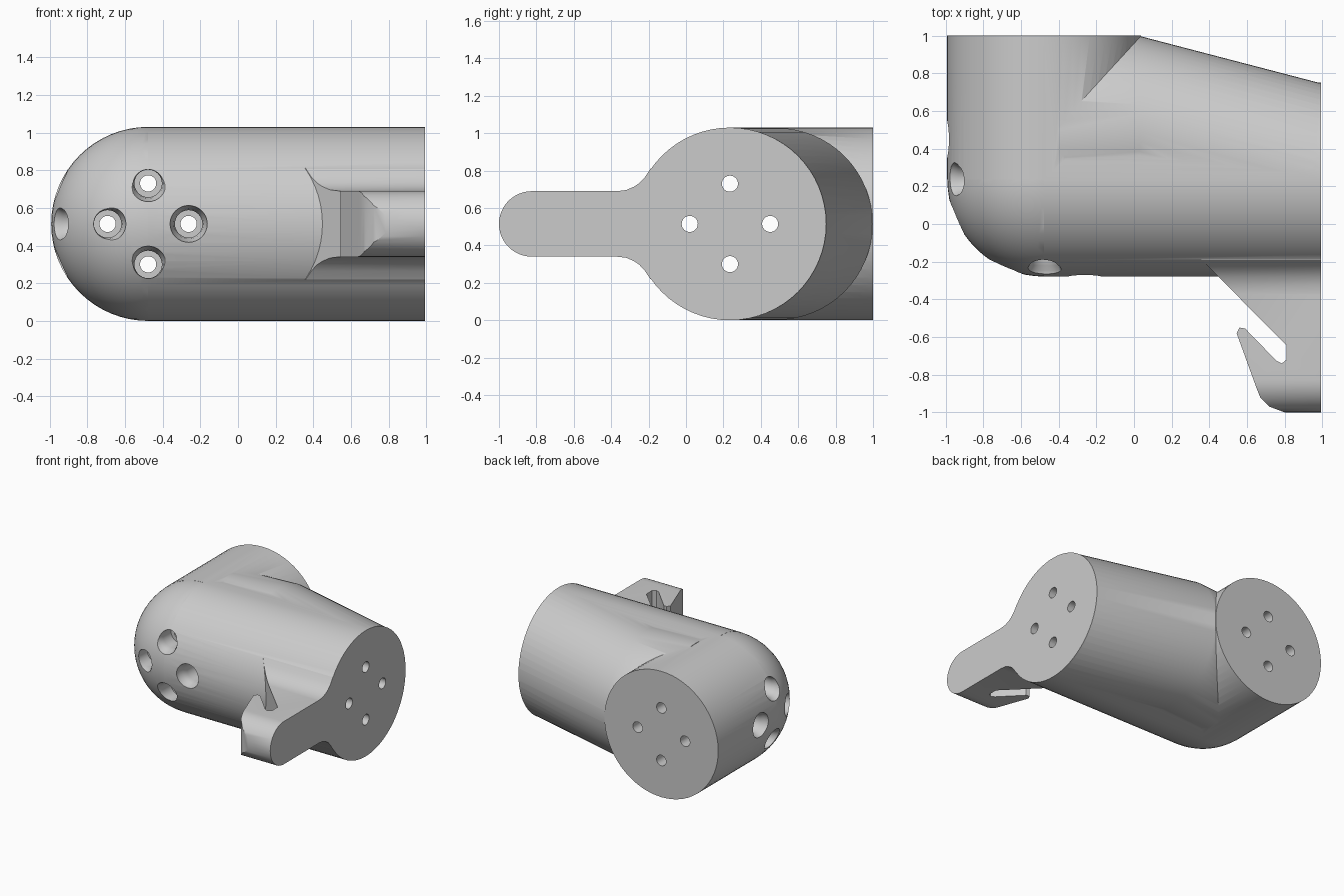
import bpy, bmesh, math
from mathutils import Vector

if "Cube" in bpy.data.objects:
    bpy.data.objects.remove(bpy.data.objects["Cube"])

R = 0.515            # pipe radius, also height of both axes
CX, CY = -0.477, 0.235   # where the two pipe axes cross
END = 0.992
BOLT = 0.215         # bolt circle radius

grey = bpy.data.materials.new("grey plastic")
grey.use_nodes = True
colour = (0.6, 0.6, 0.6, 1)
grey.diffuse_color = colour
grey.node_tree.nodes["Principled BSDF"].inputs["Base Color"].default_value = colour


def make_object(name, bm):
    bmesh.ops.recalc_face_normals(bm, faces=bm.faces)
    mesh = bpy.data.meshes.new(name)
    bm.to_mesh(mesh)
    bm.free()
    mesh.materials.append(grey)
    obj = bpy.data.objects.new(name, mesh)
    bpy.context.collection.objects.link(obj)
    return obj


def loft(name, rings):
    """Skin closed rings of points and cap both ends."""
    bm = bmesh.new()
    loops = [[bm.verts.new(p) for p in ring] for ring in rings]
    for a, b in zip(loops, loops[1:]):
        for i in range(len(a)):
            j = (i + 1) % len(a)
            bm.faces.new((a[i], a[j], b[j], b[i]))
    bm.faces.new(loops[0])
    bm.faces.new(loops[-1])
    return make_object(name, bm)


def circle(axis, t, u, z, r, sides):
    """Circle at t along the axis; u is the other horizontal coordinate."""
    ring = []
    for i in range(sides):
        a = math.tau * i / sides
        h, v = u + r * math.cos(a), z + r * math.sin(a)
        ring.append(Vector((t, h, v)) if axis == "x" else Vector((h, t, v)))
    return ring


def lathe(name, axis, u, z, profile, sides=64):
    return loft(name, [circle(axis, t, u, z, r, sides) for t, r in profile])


def combine(target, other, operation):
    """Apply a boolean and discard the helper."""
    mod = target.modifiers.new(operation, "BOOLEAN")
    mod.operation, mod.solver, mod.object = operation, "EXACT", other
    bpy.context.view_layer.objects.active = target
    bpy.ops.object.modifier_apply(modifier=mod.name)
    bpy.data.objects.remove(other)


# Elbow: two pipes meeting in a ball corner
body = lathe("elbow_bracket", "x", CY, R, [(CX, R), (END, R)])
combine(body, lathe("back_pipe", "y", CX, R, [(CY, R), (1.0, R)]), "UNION")
bm = bmesh.new()
bmesh.ops.create_uvsphere(bm, u_segments=64, v_segments=32, radius=R - 0.001)
bmesh.ops.translate(bm, verts=bm.verts, vec=(CX, CY, R))
combine(body, make_object("corner_ball", bm), "UNION")

# Tapered web filling the inner corner
web = loft("corner_web", [circle("x", t, u, R, R - 0.002, 64)
                          for t, u in ((0.985, 0.236), (0.03, 0.485), (-0.4, 0.45))])
combine(body, web, "UNION")

# Hook: plan outline intersected with the rounded arm outline
plan = [(0.27, -0.1), (0.81, -0.645), (0.81, -0.72), (0.785, -0.74), (0.755, -0.725),
        (0.59, -0.555), (0.56, -0.55), (0.545, -0.58), (0.65, -0.87), (0.67, -0.92),
        (0.72, -0.97), (0.8, -1.0), (END, -1.0), (END, -0.1)]
hook = loft("hook", [[(x, y, z) for x, y in plan] for z in (0.1, 0.95)])
flare = [(-0.1, 0.335), (-0.19, 0.295), (-0.22, 0.25), (-0.25, 0.218),
         (-0.28, 0.198), (-0.32, 0.181), (-0.37, 0.175)]
tip = [(-0.825 - 0.175 * math.sin(a), 0.175 * math.cos(a))
       for a in (math.pi * i / 24 for i in range(25))]
outline = flare + tip + [(y, -h) for y, h in reversed(flare)]
arm = loft("arm_outline", [[(x, y, R + h) for y, h in outline] for x in (0.1, END)])
combine(hook, arm, "INTERSECT")
combine(body, hook, "UNION")

# Four stepped bolt holes along each pipe, flared at the ball corner
for axis, u, near in (("x", CY, CX - R), ("y", CX, CY - R)):
    profile = [(near - 0.1, 0.11), (near + 0.035, 0.095), (near + 0.06, 0.08),
               (near + 0.1, 0.073), (near + 0.2, 0.073), (near + 0.2, 0.043), (1.2, 0.043)]
    for du, dz in ((BOLT, 0), (-BOLT, 0), (0, BOLT), (0, -BOLT)):
        drill = lathe("bolt_hole", axis, u + du, R + dz, profile, 32)
        combine(body, drill, "DIFFERENCE")

# Smooth shading with sharp rims
for obj in bpy.context.selected_objects:
    obj.select_set(False)
body.select_set(True)
bpy.context.view_layer.objects.active = body
bpy.ops.object.shade_smooth_by_angle(angle=math.radians(30))
